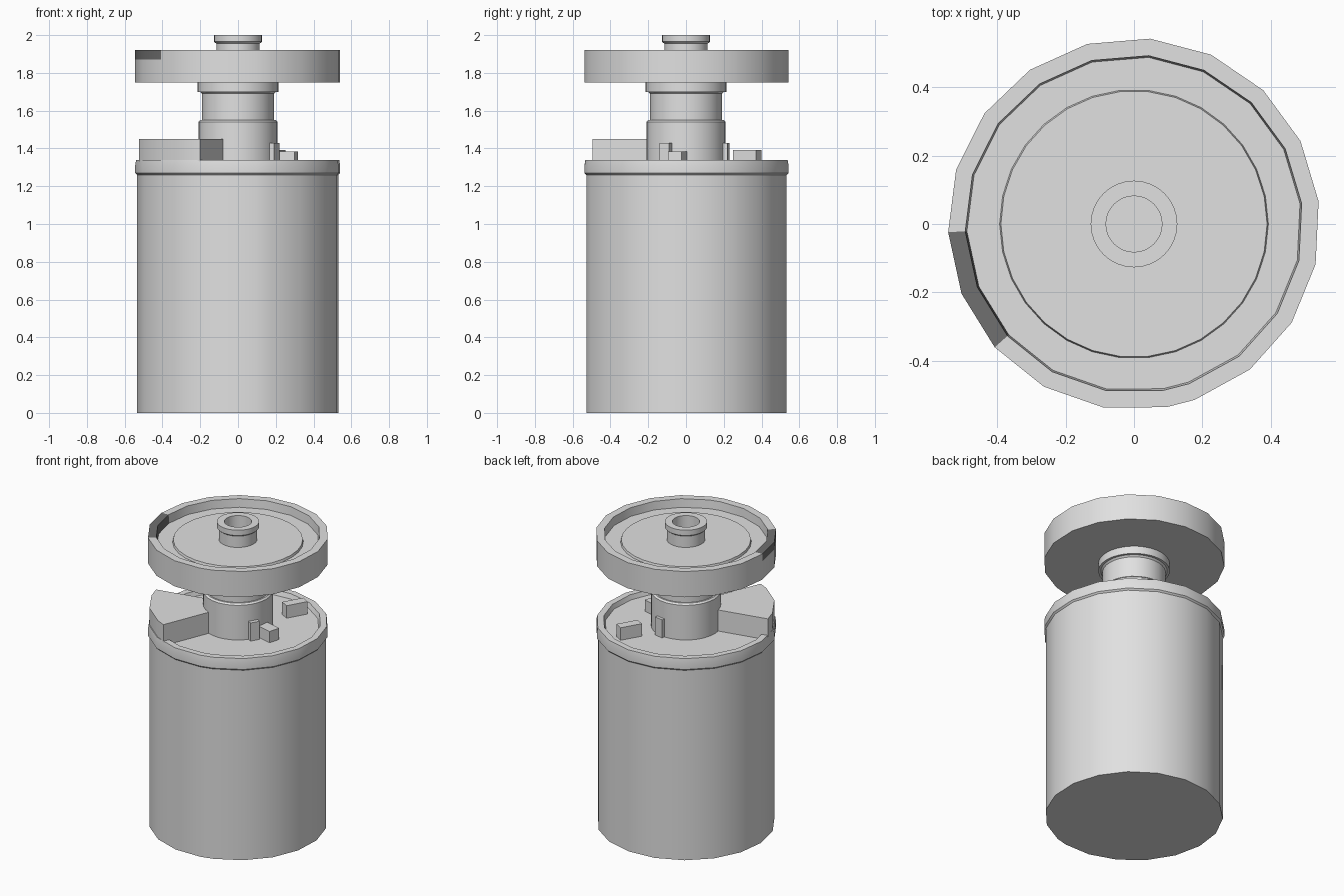
import bpy, bmesh, math

if "Cube" in bpy.data.objects:
    bpy.data.objects.remove(bpy.data.objects["Cube"])


def material(name, value):
    m = bpy.data.materials.new(name)
    m.diffuse_color = (value, value, value, 1)
    m.use_nodes = True
    m.node_tree.nodes["Principled BSDF"].inputs["Base Color"].default_value = m.diffuse_color
    return m


LIGHT = material("light_grey", 0.75)
DARK = material("dark_grey", 0.16)


def finish(name, bm, mats=(LIGHT,)):
    bmesh.ops.remove_doubles(bm, verts=bm.verts, dist=1e-5)
    bmesh.ops.recalc_face_normals(bm, faces=bm.faces)
    me = bpy.data.meshes.new(name)
    bm.to_mesh(me)
    bm.free()
    ob = bpy.data.objects.new(name, me)
    bpy.context.collection.objects.link(ob)
    for m in mats:
        me.materials.append(m)
    bpy.ops.object.select_all(action='DESELECT')
    ob.select_set(True)
    bpy.context.view_layer.objects.active = ob
    bpy.ops.object.shade_smooth_by_angle(angle=math.radians(30))
    return ob


def even(n):
    return [360 * i / n for i in range(n)]


def lathe(name, profile, angles, rule=None, mats=(LIGHT,)):
    """Spin an open (r, z) profile that starts and ends on the axis."""
    bm = bmesh.new()
    rings = []
    for a in angles:
        c, s = math.cos(math.radians(a)), math.sin(math.radians(a))
        rings.append([bm.verts.new((r * c, r * s, z)) for r, z in profile])
    for i, a in enumerate(angles):
        p, q = rings[i], rings[(i + 1) % len(rings)]
        for k in range(len(profile) - 1):
            if profile[k][0] == 0:
                f = bm.faces.new((p[k], p[k + 1], q[k + 1]))
            elif profile[k + 1][0] == 0:
                f = bm.faces.new((p[k], p[k + 1], q[k]))
            else:
                f = bm.faces.new((p[k], p[k + 1], q[k + 1], q[k]))
            if rule and rule(a, k):
                f.material_index = 1
    for v in [v for v in bm.verts if not v.link_faces]:
        bm.verts.remove(v)
    return finish(name, bm, mats)


def prism(name, pts, z0, z1):
    bm = bmesh.new()
    lo = [bm.verts.new((x, y, z0)) for x, y in pts]
    hi = [bm.verts.new((x, y, z1)) for x, y in pts]
    bm.faces.new(lo)
    bm.faces.new(hi)
    for i in range(len(pts)):
        j = (i + 1) % len(pts)
        bm.faces.new((lo[i], lo[j], hi[j], hi[i]))
    return finish(name, bm)


def block(name, x, y, length, width, turn, z0, z1):
    c, s = math.cos(math.radians(turn)), math.sin(math.radians(turn))
    pts = [(x + u * length / 2 * c - v * width / 2 * s,
            y + u * length / 2 * s + v * width / 2 * c)
           for u, v in ((-1, -1), (1, -1), (1, 1), (-1, 1))]
    return prism(name, pts, z0, z1)


# coarse outline: 19.5 degree steps with one short closing side
COARSE = [-71 + 19.5 * k for k in range(19)]
DECK = 1.31

# canister body with a recessed deck inside its collar
lathe("body", [(0, 0), (0.535, 0), (0.535, 1.26), (0.545, 1.27), (0.545, 1.31),
               (0.54, 1.34), (0.50, 1.34), (0.49, DECK), (0, DECK)], COARSE)

# stepped neck
lathe("neck", [(0, DECK), (0.21, DECK), (0.21, 1.54), (0.20, 1.55), (0.19, 1.55),
               (0.19, 1.69), (0.20, 1.70), (0.215, 1.70), (0.215, 1.76), (0, 1.76)], even(32))

# wheel with raised rim; two rim segments are marked dark
lathe("wheel", [(0, 1.75), (0.545, 1.75), (0.545, 1.87), (0.545, 1.92),
                (0.495, 1.92), (0.49, 1.865), (0, 1.865)], COARSE,
      lambda a, k: 180 < a < 210 and k in (2, 3, 4), (LIGHT, DARK))

# raised plate on the wheel
lathe("wheel_plate", [(0, 1.86), (0.395, 1.86), (0.39, 1.88), (0, 1.88)], even(30))

# hollow hub with a lip
lathe("hub", [(0, 1.87), (0.115, 1.87), (0.115, 1.955), (0.127, 1.965), (0.127, 2.0),
              (0.082, 2.0), (0.082, 1.885), (0, 1.885)], even(32))

# raised sector on the deck
arc = [192, 201.5, 221, 240.5, 248]
rim = [(0.535 * math.cos(math.radians(a)), 0.535 * math.sin(math.radians(a))) for a in arc]
core = [(0.19 * math.cos(math.radians(a)), 0.19 * math.sin(math.radians(a))) for a in reversed(arc)]
prism("deck_sector", rim + core, DECK - 0.01, 1.45)

# small blocks and posts on the deck
block("side_block", 0.255, -0.045, 0.11, 0.075, -15, DECK - 0.01, 1.385)
block("back_block", 0.19, 0.325, 0.14, 0.06, 60, DECK - 0.01, 1.393)
block("front_post", 0.18, -0.10, 0.06, 0.06, -30, DECK - 0.01, 1.43)
block("back_post", 0.04, 0.20, 0.05, 0.06, 80, DECK - 0.01, 1.43)
